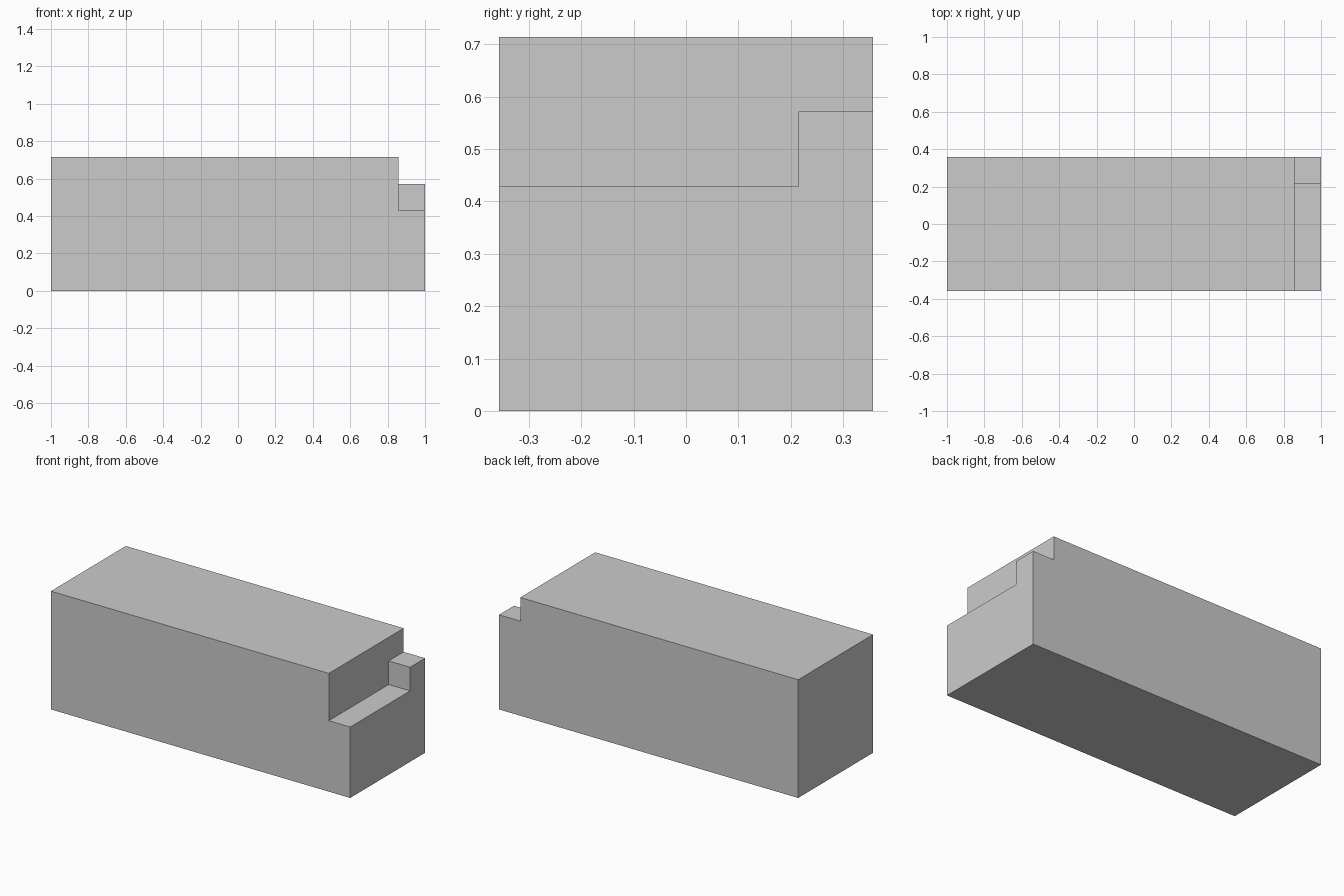
import bpy
import bmesh

if "Cube" in bpy.data.objects:
    bpy.data.objects.remove(bpy.data.objects["Cube"])

U = 1 / 7  # grid unit: the block is 14 x 5 x 5 units


def extrude_x(name, profile, x0, x1):
    """Solid made from a (y, z) profile swept along x."""
    bm = bmesh.new()
    face = bm.faces.new([bm.verts.new((x0 * U, y * U, z * U)) for y, z in profile])
    new = bmesh.ops.extrude_face_region(bm, geom=[face])["geom"]
    verts = [g for g in new if isinstance(g, bmesh.types.BMVert)]
    bmesh.ops.translate(bm, verts=verts, vec=((x1 - x0) * U, 0, 0))
    bmesh.ops.recalc_face_normals(bm, faces=bm.faces)
    mesh = bpy.data.meshes.new(name)
    bm.to_mesh(mesh)
    bm.free()
    obj = bpy.data.objects.new(name, mesh)
    bpy.context.collection.objects.link(obj)
    return obj


# Main block
block = extrude_x("block", [(-2.5, 0), (2.5, 0), (2.5, 5), (-2.5, 5)], -7, 7)

# Stepped notch across the right end, leaving a low ledge and a raised back corner
notch = extrude_x("notch_cutter",
                  [(-4, 3), (1.5, 3), (1.5, 4), (4, 4), (4, 7), (-4, 7)], 6, 9)
notch.hide_render = True

cut = block.modifiers.new("notch", 'BOOLEAN')
cut.operation = 'DIFFERENCE'
cut.solver = 'EXACT'
cut.object = notch
bpy.context.view_layer.objects.active = block
bpy.ops.object.modifier_apply(modifier=cut.name)
bpy.data.objects.remove(notch)
